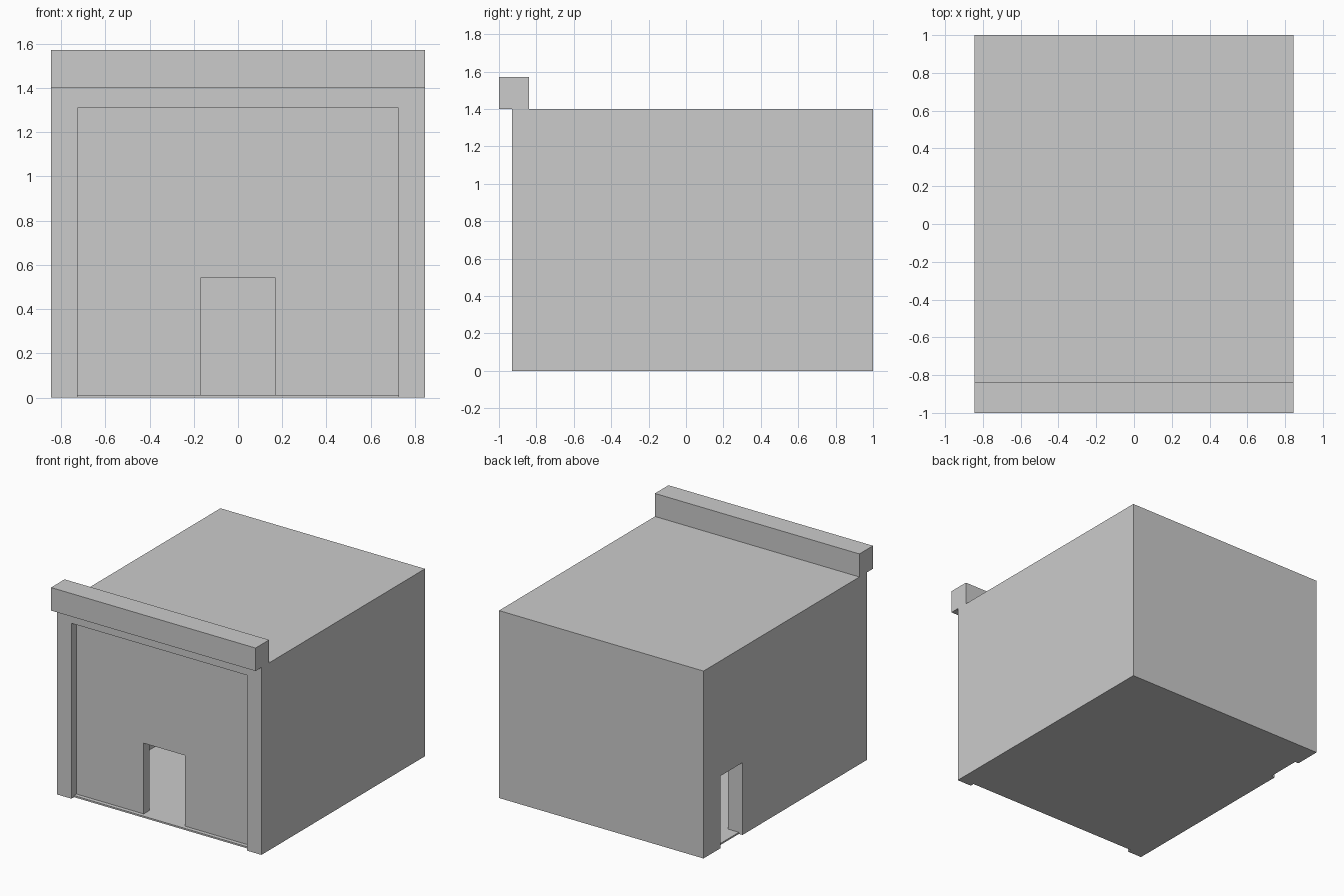
import bpy
import bmesh
from mathutils import Vector

cube = bpy.data.objects.get("Cube")
if cube:
    bpy.data.objects.remove(cube, do_unlink=True)

# Single plain grey for the whole building
GREY = (0.6, 0.6, 0.6, 1.0)
grey = bpy.data.materials.new("plain_grey")
grey.use_nodes = True
grey.diffuse_color = GREY
grey.node_tree.nodes["Principled BSDF"].inputs["Base Color"].default_value = GREY

# Main dimensions
HALF_W = 0.845
FRONT, BACK = -0.93, 1.0
WALL = 0.12
WALL_TOP, ROOF_TOP = 1.31, 1.40
DOOR_TOP = 0.54
INNER = HALF_W - WALL


def prism(name, points, depth):
    """Extrude a flat outline along the depth vector."""
    bm = bmesh.new()
    face = bm.faces.new([bm.verts.new(p) for p in points])
    extruded = bmesh.ops.extrude_face_region(bm, geom=[face])["geom"]
    moved = [g for g in extruded if isinstance(g, bmesh.types.BMVert)]
    bmesh.ops.translate(bm, verts=moved, vec=Vector(depth))
    if not any(len(e.link_faces) == 1 for e in bm.edges):
        bmesh.ops.recalc_face_normals(bm, faces=bm.faces)
    else:
        bmesh.ops.holes_fill(bm, edges=bm.edges)
        bmesh.ops.recalc_face_normals(bm, faces=bm.faces)
    mesh = bpy.data.meshes.new(name)
    bm.to_mesh(mesh)
    bm.free()
    mesh.materials.append(grey)
    obj = bpy.data.objects.new(name, mesh)
    bpy.context.collection.objects.link(obj)
    return obj


def box(name, x, y, z):
    """Box from its (low, high) range on each axis."""
    base = [(x[0], y[0], z[0]), (x[1], y[0], z[0]),
            (x[1], y[1], z[0]), (x[0], y[1], z[0])]
    return prism(name, base, (0, 0, z[1] - z[0]))


def door_outline(start, end, door_start, door_end):
    """Wall outline (along, height) with a doorway open at the bottom."""
    return [(start, 0), (door_start, 0), (door_start, DOOR_TOP),
            (door_end, DOOR_TOP), (door_end, 0), (end, 0),
            (end, WALL_TOP), (start, WALL_TOP)]


# Floor slab, set in slightly from the outer walls
box("floor_slab", (-HALF_W + 0.03, HALF_W - 0.03),
    (FRONT + 0.03, BACK - 0.03), (0, 0.012))

# Side walls; their front ends stand proud as pilasters
box("left_wall", (INNER, HALF_W), (FRONT, BACK), (0, WALL_TOP))
prism("right_wall_with_doorway",
      [(-HALF_W, y, z) for y, z in door_outline(FRONT, BACK, 0.54, 0.80)],
      (WALL, 0, 0))

# Back wall and recessed front wall
box("back_wall", (-INNER, INNER), (BACK - WALL, BACK), (0, WALL_TOP))
prism("front_wall_with_doorway",
      [(x, FRONT + 0.06, z) for x, z in door_outline(-INNER, INNER, -0.17, 0.17)],
      (0, 0.07, 0))

# Flat roof and the overhanging front parapet
box("roof", (-HALF_W, HALF_W), (FRONT, BACK), (WALL_TOP, ROOF_TOP))
box("front_parapet", (-HALF_W, HALF_W), (-1.0, -0.84), (ROOF_TOP, 1.572))
